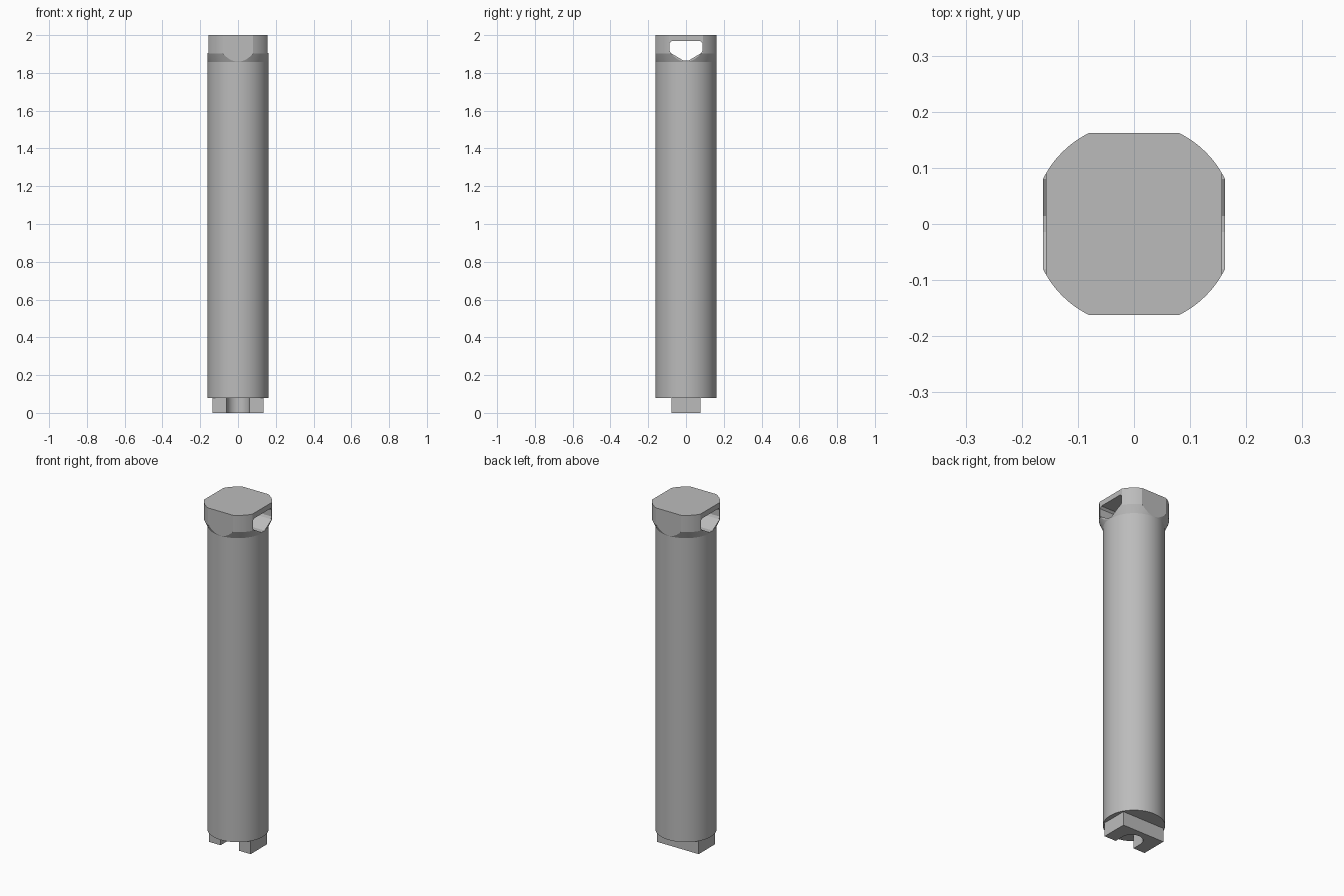
import bpy, bmesh
from math import radians, sin, cos, pi
from mathutils import Vector

cube = bpy.data.objects.get("Cube")
if cube:
    bpy.data.objects.remove(cube, do_unlink=True)

metal = bpy.data.materials.new("plain_grey")
metal.use_nodes = True
GREY = (0.5, 0.5, 0.5, 1)
metal.diffuse_color = GREY
metal.node_tree.nodes["Principled BSDF"].inputs["Base Color"].default_value = GREY


def add_object(name, bm):
    bmesh.ops.recalc_face_normals(bm, faces=bm.faces)
    mesh = bpy.data.meshes.new(name)
    bm.to_mesh(mesh)
    bm.free()
    mesh.materials.append(metal)
    obj = bpy.data.objects.new(name, mesh)
    bpy.context.collection.objects.link(obj)
    return obj


def prism(name, points, offset):
    """Extrude a closed outline along the offset vector."""
    bm = bmesh.new()
    face = bm.faces.new([bm.verts.new(p) for p in points])
    out = bmesh.ops.extrude_face_region(bm, geom=[face])
    verts = [v for v in out["geom"] if isinstance(v, bmesh.types.BMVert)]
    bmesh.ops.translate(bm, verts=verts, vec=Vector(offset))
    # the starting face may survive the extrusion; keep one copy
    return add_object(name, bm)


def lathe(name, profile, sides):
    """Solid of revolution from (radius, height) rings, capped at both ends."""
    bm = bmesh.new()
    rings = [[bm.verts.new((r * cos(2 * pi * i / sides), r * sin(2 * pi * i / sides), z))
              for i in range(sides)] for r, z in profile]
    for low, high in zip(rings, rings[1:]):
        for i in range(sides):
            j = (i + 1) % sides
            bm.faces.new((low[i], low[j], high[j], high[i]))
    bm.faces.new(rings[0])
    bm.faces.new(rings[-1])
    return add_object(name, bm)


def cut(target, cutter):
    """Subtract the cutter from the target and discard it."""
    cutter.hide_render = True
    mod = target.modifiers.new("cut", 'BOOLEAN')
    mod.operation = 'DIFFERENCE'
    mod.solver = 'EXACT'
    mod.object = cutter
    bpy.context.view_layer.objects.active = target
    bpy.ops.object.modifier_apply(modifier=mod.name)
    bpy.data.objects.remove(cutter, do_unlink=True)


def box(name, x0, x1, y0, y1, z0, z1):
    return prism(name, [(x0, y0, z0), (x1, y0, z0), (x1, y1, z0), (x0, y1, z0)],
                 (0, 0, z1 - z0))


# Round shaft flaring into a wider head
R = 0.1615
FLAT = 0.162
pin = lathe("shaft_and_head", [(R, 0.08), (R, 1.858), (0.181, 1.902), (0.181, 2.0)], 96)

# Four flats on the head; the side flats step further in near the top
for s in (-1, 1):
    near, far = sorted((s * FLAT, s * 0.3))
    cut(pin, box("flat_cutter", -0.3, 0.3, near, far, 1.8, 2.1))
    cut(pin, box("flat_cutter", near, far, -0.3, 0.3, 1.8, 2.1))
    near, far = sorted((s * 0.157, s * 0.3))
    cut(pin, box("step_cutter", near, far, -0.3, 0.3, 1.905, 2.1))

# Cross hole with a pointed floor and clipped upper corners
half = [(0.014, 1.865), (0.08, 1.905), (0.087, 1.918), (0.087, 1.958), (0.076, 1.969)]
outline = half + [(-y, z) for y, z in reversed(half)]
cut(pin, prism("hole_cutter", [(-0.3, y, z) for y, z in outline], (0.6, 0, 0)))

# Bottom drive tab with a round-ended slot open to the front
W, D, SLOT, MID = 0.135, 0.076, 0.06, -0.02
arc = [(SLOT * cos(a), MID + SLOT * sin(a)) for a in (pi * i / 24 for i in range(25))]
tab_outline = [(W, -D), (W, D), (-W, D), (-W, -D), (-SLOT, -D)] + arc[::-1] + [(SLOT, -D)]
tab = prism("drive_tab", [(x, y, 0) for x, y in tab_outline], (0, 0, 0.085))

# Smooth round walls, crisp edges
bpy.ops.object.select_all(action='DESELECT')
for obj in (pin, tab):
    obj.select_set(True)
bpy.context.view_layer.objects.active = pin
bpy.ops.object.shade_smooth_by_angle(angle=radians(20))
